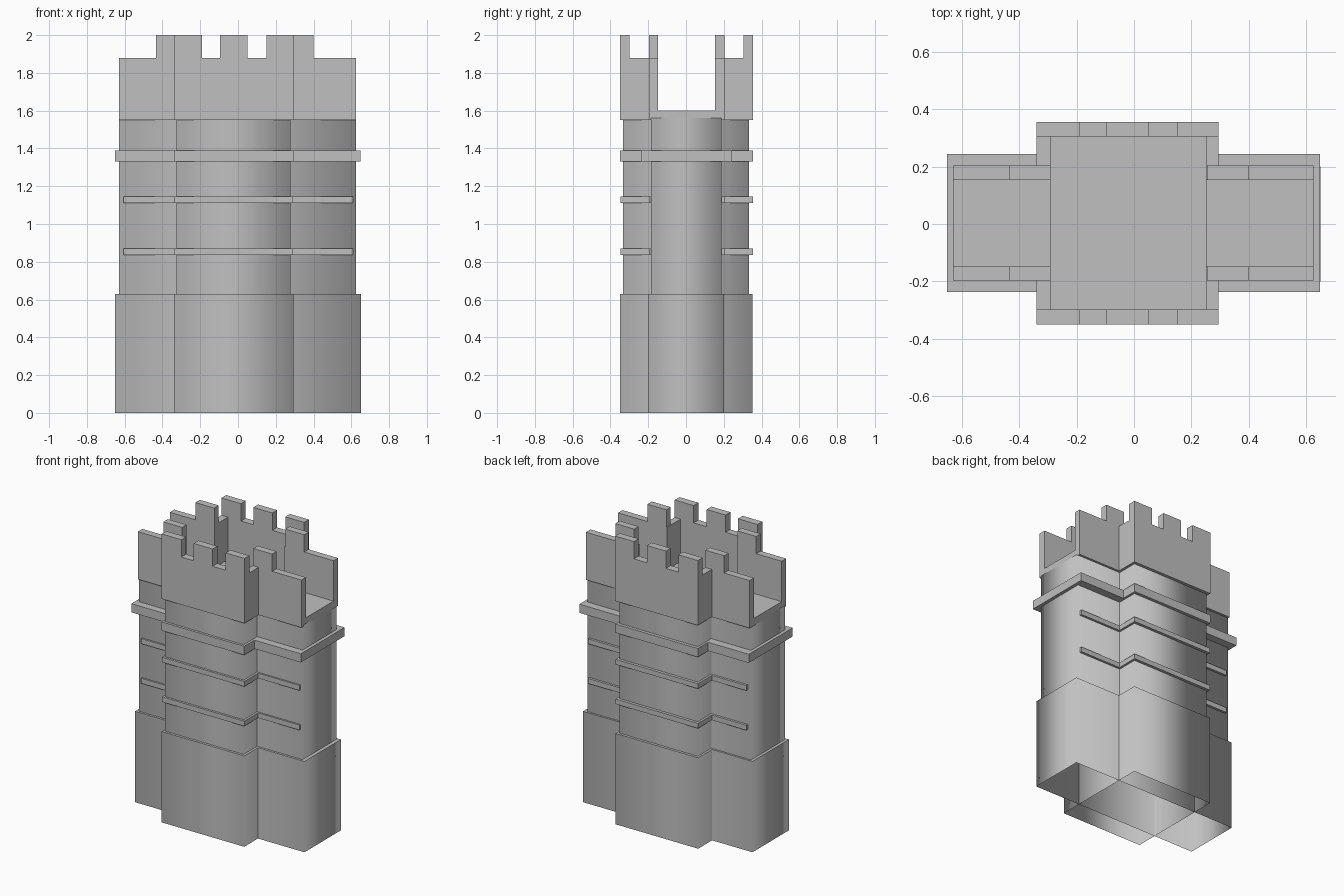
import bpy, bmesh, math

if "Cube" in bpy.data.objects:
    bpy.data.objects.remove(bpy.data.objects["Cube"], do_unlink=True)

GREY = (0.53, 0.53, 0.53, 1)
stone = bpy.data.materials.new("grey stone")
stone.use_nodes = True
stone.diffuse_color = GREY
stone.node_tree.nodes["Principled BSDF"].inputs["Base Color"].default_value = GREY

MID_Y = 0.003  # mirror line between the front and back


def prism(name, outline, z0, z1, open_bottom=False, round_sides=False):
    """Upright prism over an outline, optionally bottomless or with soft vertical corners."""
    bm = bmesh.new()
    low = [bm.verts.new((x, y, z0)) for x, y in outline]
    high = [bm.verts.new((x, y, z1)) for x, y in outline]
    n = len(outline)
    bm.faces.new(high)
    if not open_bottom:
        bm.faces.new(low[::-1])
    for i in range(n):
        j = (i + 1) % n
        side = bm.faces.new((low[i], low[j], high[j], high[i]))
        side.smooth = round_sides
    for e in bm.edges:
        level = abs(e.verts[0].co.z - e.verts[1].co.z) < 1e-6
        e.smooth = round_sides and not level
    if not open_bottom:
        bmesh.ops.recalc_face_normals(bm, faces=bm.faces)
    mesh = bpy.data.meshes.new(name)
    bm.to_mesh(mesh)
    bm.free()
    mesh.materials.append(stone)
    obj = bpy.data.objects.new(name, mesh)
    bpy.context.collection.objects.link(obj)
    return obj


def rect(x0, x1, y0, y1):
    return [(x0, y0), (x1, y0), (x1, y1), (x0, y1)]


def box(name, x0, x1, y0, y1, z0, z1, **opts):
    return prism(name, rect(x0, x1, y0, y1), z0, z1, **opts)


def cross(wing, centre):
    """Cross outline from two (x0, x1, half depth) rectangles."""
    a, b, h = wing
    c, d, k = centre
    front = [(a, -h), (c, -h), (c, -k), (d, -k), (d, -h), (b, -h)]
    back = [(x, -y) for x, y in reversed(front)]
    return [(x, y + MID_Y) for x, y in front + back]


def mirrored(outline):
    return [(x, 2 * MID_Y - y) for x, y in reversed(outline)]


# Base: two crossing hollow blocks, open underneath
box("base_wings", -0.65, 0.65, -0.2, 0.2, 0, 0.63, open_bottom=True, round_sides=True)
box("base_centre", -0.34, 0.293, -0.35, 0.352, 0, 0.63, open_bottom=True, round_sides=True)

# Shaft
box("shaft_wings", -0.63, 0.625, -0.185, 0.187, 0.63, 1.56, round_sides=True)
box("shaft_centre", -0.325, 0.277, -0.333, 0.334, 0.63, 1.56, round_sides=True)

# Wide collar below the parapet
prism("collar", cross((-0.652, 0.648, 0.24), (-0.34, 0.293, 0.353)), 1.33, 1.39)

# Two thin ledges, each with a row of half-round studs
STUD_X = (-0.55, -0.415, -0.225, -0.09, 0.045, 0.18, 0.39, 0.53)
for label, z in (("lower", 0.835), ("upper", 1.11)):
    prism(f"{label}_ledge", cross((-0.605, 0.61, 0.2), (-0.34, 0.292, 0.351)), z, z + 0.035)
    for x in STUD_X:
        depth = 0.351 if -0.34 < x < 0.29 else 0.2
        for side in (-1, 1):
            bpy.ops.mesh.primitive_cylinder_add(
                vertices=16, radius=0.021, depth=0.018,
                location=(x, MID_Y + side * (depth - 0.009), z + 0.033),
                rotation=(math.pi / 2, 0, 0))
            stud = bpy.context.object
            stud.name = f"{label}_ledge_stud"
            stud.data.materials.append(stone)
            bpy.ops.object.shade_smooth_by_angle()
            # Keep only the half above the ledge
            bm = bmesh.new()
            bm.from_mesh(stud.data)
            bmesh.ops.bisect_plane(bm, geom=bm.verts[:] + bm.edges[:] + bm.faces[:],
                                   plane_co=(0, 0, 0), plane_no=(0, 1, 0),
                                   clear_outer=True)
            bm.to_mesh(stud.data)
            bm.free()

# Parapet walls, front and back, leaving both wing ends open
wall = [(-0.63, -0.197), (-0.34, -0.197), (-0.34, -0.35), (0.295, -0.35),
        (0.295, -0.197), (0.625, -0.197), (0.625, -0.148), (0.25, -0.148),
        (0.25, -0.298), (-0.29, -0.298), (-0.29, -0.148), (-0.63, -0.148)]
prism("front_parapet", wall, 1.55, 1.88)
prism("back_parapet", mirrored(wall), 1.55, 1.88)

# Roof floors
box("centre_floor", -0.29, 0.25, -0.298, 0.304, 1.55, 1.585)
box("right_wing_floor", -0.63, -0.29, -0.148, 0.154, 1.55, 1.6)
box("left_wing_floor", 0.25, 0.625, -0.148, 0.154, 1.55, 1.6)

# Merlons
centre_merlons = [(x0, x1, -0.35, -0.298) for x0, x1 in
                  ((-0.34, -0.19), (-0.095, 0.05), (0.15, 0.295))]
wing_merlons = [(x0, x1, -0.197, -0.148) for x0, x1 in ((-0.435, -0.29), (0.255, 0.4))]
for spot in centre_merlons + wing_merlons:
    outline = rect(*spot)
    prism("front_merlon", outline, 1.88, 2.0)
    prism("back_merlon", mirrored(outline), 1.88, 2.0)
